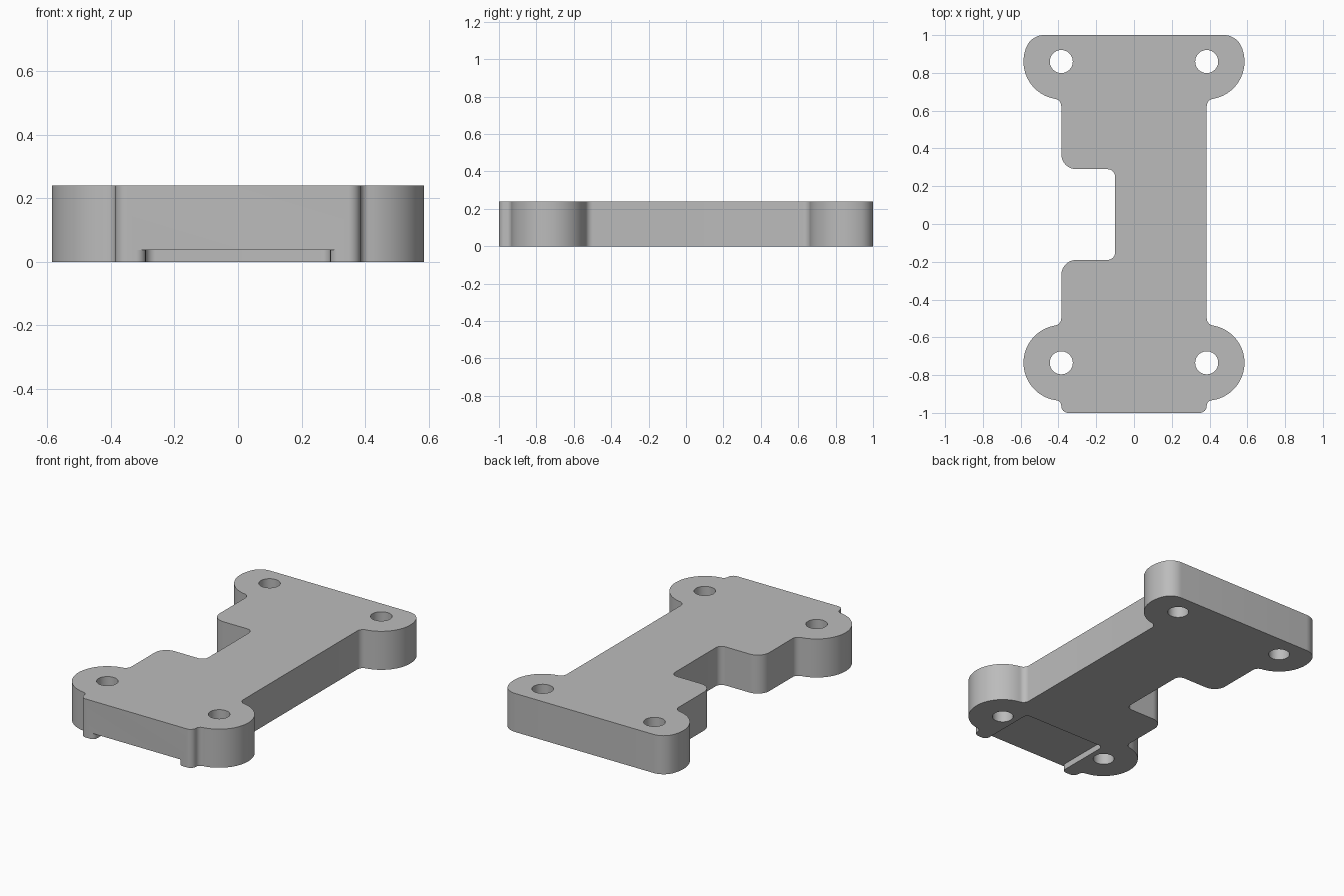
import bpy, bmesh
from math import cos, sin, radians, sqrt, degrees, atan2

if "Cube" in bpy.data.objects:
    bpy.data.objects.remove(bpy.data.objects["Cube"])

HEIGHT = 0.24
LOBE_X, BACK_Y, FRONT_Y, LOBE_R = 0.385, 0.86, -0.735, 0.2

grey = bpy.data.materials.new("plain grey")
grey.use_nodes = True
colour = (0.5, 0.5, 0.5, 1)
grey.diffuse_color = colour
grey.node_tree.nodes["Principled BSDF"].inputs["Base Color"].default_value = colour


def arc(cx, cy, r, start, end, steps=10):
    angles = [radians(start + (end - start) * i / steps) for i in range(steps + 1)]
    return [(cx + r * cos(a), cy + r * sin(a)) for a in angles]


def mirrored(points):
    return [(-x, y) for x, y in reversed(points)]


def prism(name, outline, bottom, top):
    """Extrude a closed outline between two heights."""
    bm = bmesh.new()
    face = bm.faces.new([bm.verts.new((x, y, bottom)) for x, y in outline])
    extruded = bmesh.ops.extrude_face_region(bm, geom=[face])
    verts = [v for v in extruded["geom"] if isinstance(v, bmesh.types.BMVert)]
    bmesh.ops.translate(bm, verts=verts, vec=(0, 0, top - bottom))
    bmesh.ops.recalc_face_normals(bm, faces=bm.faces)
    mesh = bpy.data.meshes.new(name)
    bm.to_mesh(mesh)
    bm.free()
    mesh.materials.append(grey)
    obj = bpy.data.objects.new(name, mesh)
    bpy.context.collection.objects.link(obj)
    return obj


def neck(cy, r, side):
    """Fillet centre height and touch angle where a lobe meets the straight side."""
    dy = sqrt((LOBE_R + r) ** 2 - r ** 2)
    return cy + side * dy, degrees(atan2(dy, r))


# Left half of the outline, from the front edge to the back edge
low_y, low_a = neck(FRONT_Y, 0.03, -1)
mid_y, mid_a = neck(FRONT_Y, 0.04, 1)
top_y, top_a = neck(BACK_Y, 0.04, -1)
corner = 0.1
dy = 1 - corner - BACK_Y
dx = sqrt((LOBE_R - corner) ** 2 - dy ** 2)
turn = degrees(atan2(dy, dx))

half = arc(LOBE_X - 1 - low_y, low_y, 1 + low_y, -90, 0)[:-1]
half += arc(LOBE_X + 0.03, low_y, 0.03, 180, 180 - low_a)[:-1]
half += arc(LOBE_X, FRONT_Y, LOBE_R, -low_a, mid_a, 40)
half += arc(LOBE_X + 0.04, mid_y, 0.04, 180 + mid_a, 180)[1:]
half += arc(LOBE_X + 0.04, top_y, 0.04, 180, 180 - top_a)[:-1]
half += arc(LOBE_X, BACK_Y, LOBE_R, -top_a, turn, 28)
half += arc(LOBE_X + dx, 1 - corner, corner, turn, 90)[1:]

# Side notch, cut into the right side only
notch = arc(-LOBE_X + 0.08, 0.37, 0.08, 180, 270)
notch += arc(-0.14, 0.25, 0.04, 90, 0)
notch += arc(-0.14, -0.15, 0.04, 0, -90)
notch += arc(-LOBE_X + 0.08, -0.27, 0.08, 90, 180)

right = mirrored(half)
before = [p for p in right if p[1] > 0]
after = [p for p in right if p[1] < 0]
plate = prism("mounting_plate", half + before + notch + after, 0, HEIGHT)

# Screw holes
cutters = []
for x in (-LOBE_X, LOBE_X):
    for y in (FRONT_Y, BACK_Y):
        cutters.append(prism("hole_cutter", arc(x, y, 0.061, 0, 360, 40)[:-1], -0.1, HEIGHT + 0.1))

# Shallow recess under the front edge, with a flared mouth
recess = [(0.32, -1.05)] + arc(0.32, -0.97, 0.03, 270, 180)
recess += arc(0.26, -0.66, 0.03, 0, 90)
cutters.append(prism("recess_cutter", recess + mirrored(recess), -0.1, 0.038))

for cutter in cutters:
    cutter.hide_render = True
    mod = plate.modifiers.new("cut", "BOOLEAN")
    mod.operation = "DIFFERENCE"
    mod.solver = "EXACT"
    mod.object = cutter

# Bake the cuts, then smooth the rounded walls
bpy.ops.object.select_all(action="DESELECT")
plate.select_set(True)
bpy.context.view_layer.objects.active = plate
bpy.ops.object.convert(target="MESH")
for cutter in cutters:
    bpy.data.objects.remove(cutter)
bpy.ops.object.shade_smooth_by_angle(angle=radians(30))
